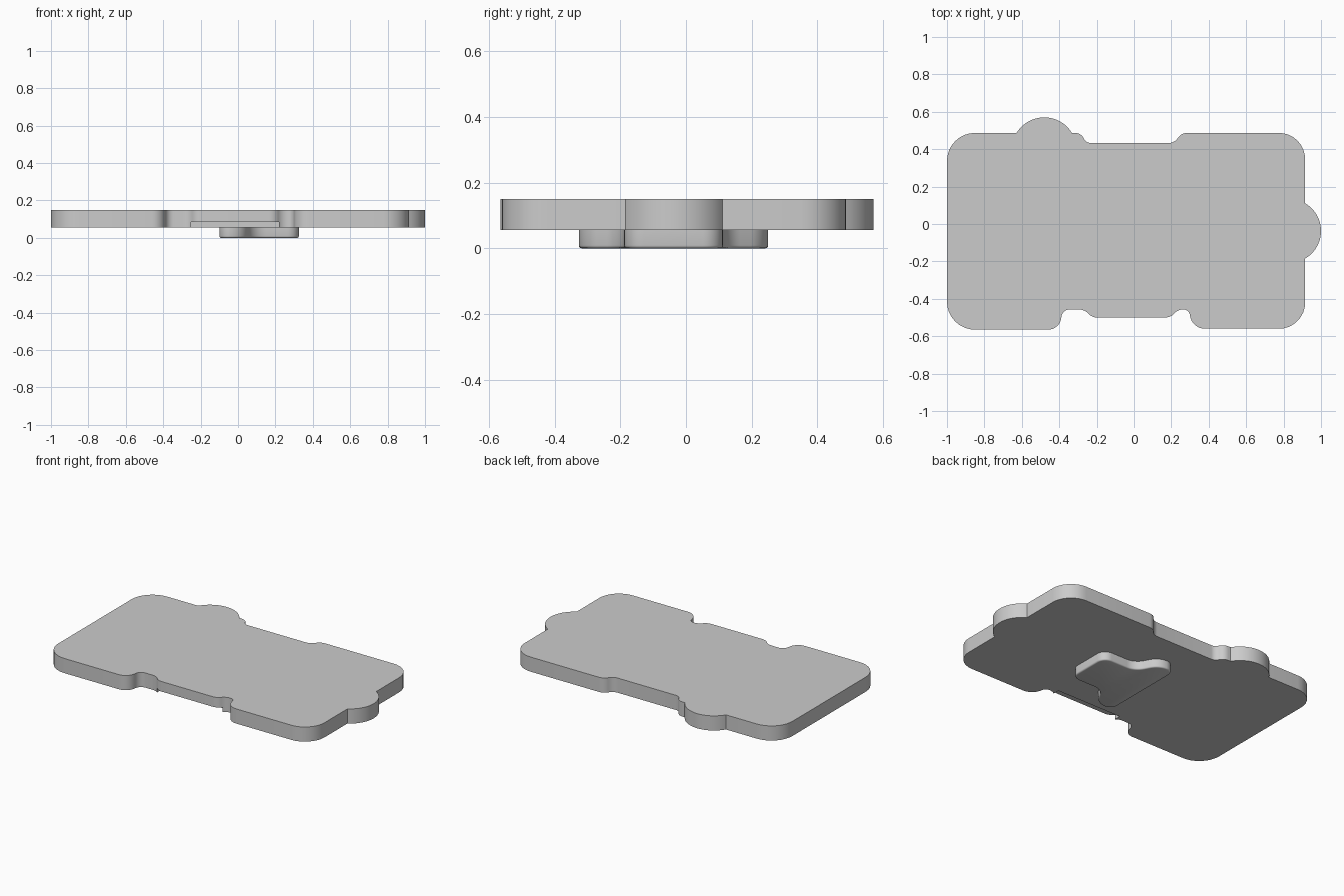
import bpy, bmesh, math
from mathutils import Vector

cube = bpy.data.objects.get("Cube")
if cube:
    bpy.data.objects.remove(cube, do_unlink=True)

gray = bpy.data.materials.new("light gray")
gray.use_nodes = True
gray.diffuse_color = (0.6, 0.6, 0.6, 1)
gray.node_tree.nodes["Principled BSDF"].inputs["Base Color"].default_value = (0.6, 0.6, 0.6, 1)


def rounded(corners, steps=8):
    """Outline from (x, y, tangent length) corners, each rounded by a conic arc."""
    out = []
    n = len(corners)
    for i, (x, y, t) in enumerate(corners):
        p = Vector((x, y))
        if t == 0:
            out.append(p)
            continue
        a = (Vector(corners[i - 1][:2]) - p).normalized()
        b = (Vector(corners[(i + 1) % n][:2]) - p).normalized()
        w = math.sin(a.angle(b) / 2)
        for k in range(steps + 1):
            s = k / steps
            c0, c1, c2 = (1 - s) ** 2, 2 * w * s * (1 - s), s * s
            out.append(((p + a * t) * c0 + p * c1 + (p + b * t) * c2) / (c0 + c1 + c2))
    return out


def arc(cx, cy, radius, middle, half, steps=24):
    """Sharp-ended bulge as unrounded corners, counter-clockwise."""
    angles = [middle - half + 2 * half * k / steps for k in range(steps + 1)]
    return [(cx + radius * math.cos(a), cy + radius * math.sin(a), 0) for a in angles]


def extrude(name, outline, z0, z1, bevel=0):
    bm = bmesh.new()
    base = bm.faces.new([bm.verts.new((p.x, p.y, z0)) for p in outline])
    top = bmesh.ops.extrude_face_region(bm, geom=[base], use_keep_orig=True)["geom"]
    bmesh.ops.translate(bm, verts=[g for g in top if isinstance(g, bmesh.types.BMVert)],
                        vec=(0, 0, z1 - z0))
    if bevel:
        bmesh.ops.bevel(bm, geom=list(base.edges), offset=bevel, segments=3,
                        profile=0.5, affect='EDGES')
    bmesh.ops.recalc_face_normals(bm, faces=bm.faces)
    mesh = bpy.data.meshes.new(name)
    bm.to_mesh(mesh)
    bm.free()
    mesh.materials.append(gray)
    obj = bpy.data.objects.new(name, mesh)
    bpy.context.collection.objects.link(obj)
    return obj


def activate(obj):
    bpy.ops.object.select_all(action='DESELECT')
    obj.select_set(True)
    bpy.context.view_layer.objects.active = obj


# Plate outline: front edge with two notches and a tab, side bulge, back edge with bulge
front = [(-1, -.565, .15), (-.395, -.565, .065), (-.385, -.457, .04),
         (-.265, -.457, .03), (-.225, -.5, .028), (.195, -.5, .028),
         (.235, -.457, .028), (.295, -.457, .03), (.31, -.56, .07), (.915, -.56, .14)]
back = [(.915, .487, .14), (.255, .487, .03), (.215, .433, .03),
        (-.255, .433, .025), (-.285, .487, .03)]
side_bulge = arc(.829, -.037, .171, 0, math.acos(.086 / .171))
back_bulge = arc(-.48, .397, .173, math.pi / 2, math.acos(.09 / .173))
plate = extrude("plate", rounded(front + side_bulge + back + back_bulge + [(-1, .487, .15)]),
                .055, .15)

# Step under the front tab
cutter = extrude("tab_cutter", [Vector(p) for p in
                 ((-.25, -.6), (.22, -.6), (.22, -.43), (-.25, -.43))], 0, .085)
cutter.hide_render = True
cut = plate.modifiers.new("tab step", 'BOOLEAN')
cut.operation = 'DIFFERENCE'
cut.solver = 'EXACT'
cut.object = cutter
activate(plate)
bpy.ops.object.modifier_apply(modifier=cut.name)
bpy.data.objects.remove(cutter, do_unlink=True)

# Foot pad: half outline mirrored about its own centre line
mid = -.038
half = [(.325, .15, .06), (.09, .15, .06), (.015, .288, .06), (-.1, .288, .054)]
pad_corners = ([(x, mid + h, t) for x, h, t in half]
               + [(x, mid - h, t) for x, h, t in reversed(half)])
pad = extrude("foot_pad", rounded(pad_corners), 0, .06, bevel=.009)

for obj in (plate, pad):
    activate(obj)
    bpy.ops.object.shade_smooth_by_angle(angle=math.radians(32))
